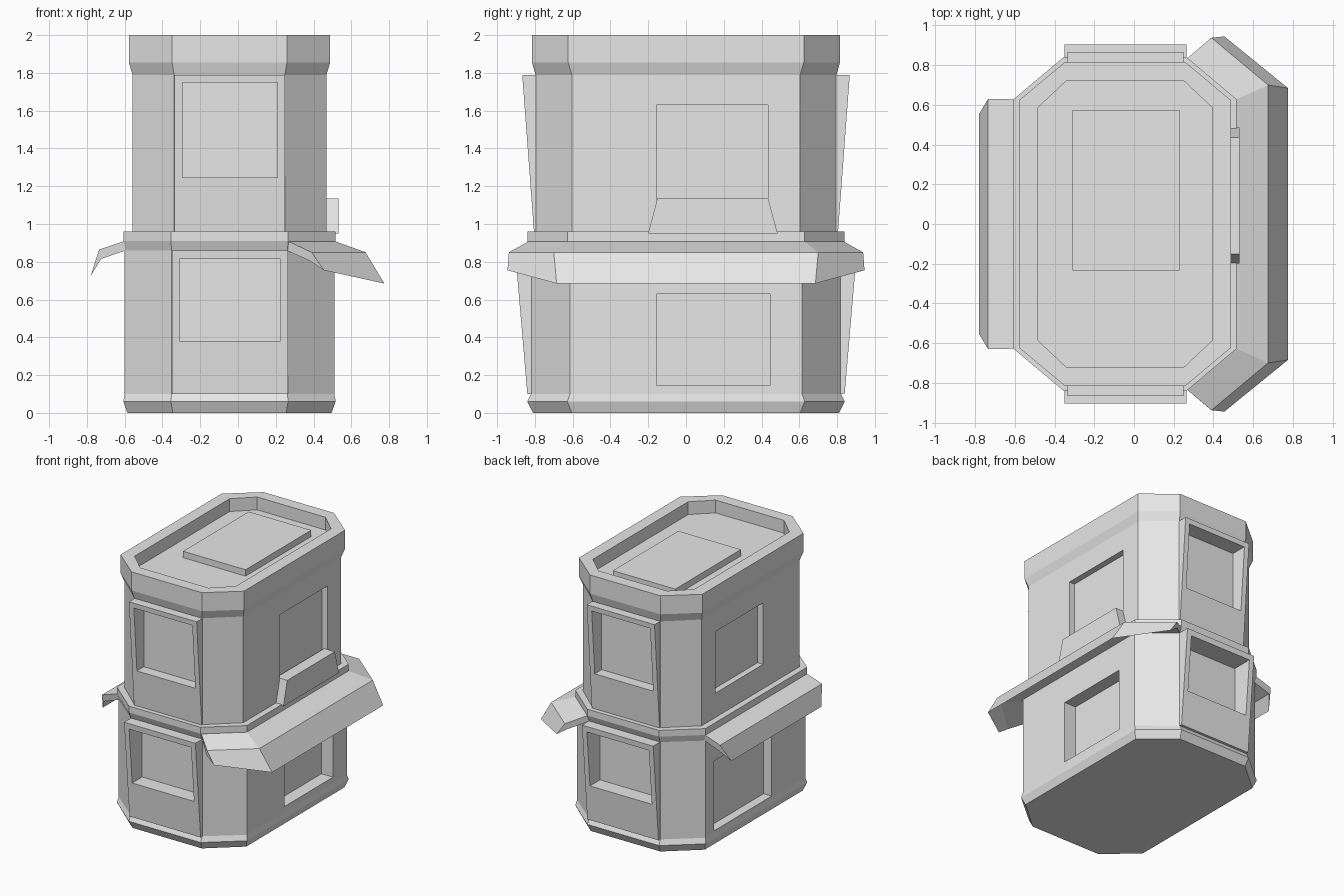
import bpy, bmesh

cube = bpy.data.objects.get("Cube")
if cube:
    bpy.data.objects.remove(cube, do_unlink=True)

GREY = (0.8, 0.8, 0.8, 1.0)
grey = bpy.data.materials.new("plain_grey")
grey.use_nodes = True
grey.diffuse_color = GREY
shader = next(n for n in grey.node_tree.nodes if n.type == "BSDF_PRINCIPLED")
shader.inputs["Base Color"].default_value = GREY

CX = -0.045  # centre line of the tower


def loft(name, rings):
    """Bridge rings of equal point count and cap both ends."""
    bm = bmesh.new()
    loops = [[bm.verts.new(p) for p in ring] for ring in rings]
    for a, b in zip(loops, loops[1:]):
        n = len(a)
        for i in range(n):
            j = (i + 1) % n
            bm.faces.new((a[i], a[j], b[j], b[i]))
    bm.faces.new(loops[0][::-1])
    bm.faces.new(loops[-1])
    bmesh.ops.recalc_face_normals(bm, faces=bm.faces)
    mesh = bpy.data.meshes.new(name)
    bm.to_mesh(mesh)
    bm.free()
    mesh.materials.append(grey)
    obj = bpy.data.objects.new(name, mesh)
    bpy.context.collection.objects.link(obj)
    return obj


def octagon(z, hx, hy, fx, fy):
    """Chamfered rectangle: half sizes hx, hy and half flats fx, fy."""
    pts = [(fx, -hy), (hx, -fy), (hx, fy), (fx, hy),
           (-fx, hy), (-hx, fy), (-hx, -fy), (-fx, -hy)]
    return [(CX + x, y, z) for x, y in pts]


def rect(z, x0, x1, y0, y1):
    return [(x0, y0, z), (x1, y0, z), (x1, y1, z), (x0, y1, z)]


def box(name, xs, ys, zs):
    return loft(name, [rect(z, *xs, *ys) for z in zs])


def carve(obj, cutters):
    """Cut recesses, then bake the result."""
    for c in cutters:
        mod = obj.modifiers.new("recess", "BOOLEAN")
        mod.operation = "DIFFERENCE"
        mod.solver = "EXACT"
        mod.object = c
    bpy.context.view_layer.update()
    graph = bpy.context.evaluated_depsgraph_get()
    baked = bpy.data.meshes.new_from_object(obj.evaluated_get(graph))
    obj.modifiers.clear()
    obj.data = baked


# Tower: plinth, lower wall, belt, upper wall, crown and sunken roof
lower = (0.555, 0.82, 0.307, 0.615)
belt = (0.562, 0.84, 0.31, 0.628)
upper = (0.513, 0.797, 0.293, 0.604)
crown = (0.533, 0.815, 0.304, 0.624)
parapet = (0.438, 0.722, 0.295, 0.587)
tower = loft("tower", [
    octagon(0, 0.54, 0.81, 0.3, 0.605), octagon(0.06, *belt),
    octagon(0.1, *lower), octagon(0.86, *lower),
    octagon(0.91, *belt), octagon(0.96, *belt),
    octagon(0.96, *upper), octagon(1.79, *upper),
    octagon(1.855, *crown), octagon(2, *crown),
    octagon(2, *parapet), octagon(1.9, *parapet)])

# Leaning window bays on the front and back of both floors
cutters = []
bays = [("lower", -0.35, 0.265, 0.1, 0.86, 0.84, 0.905, (-0.31, 0.225), (0.38, 0.815)),
        ("upper", -0.335, 0.25, 0.96, 1.79, 0.805, 0.867, (-0.295, 0.21), (1.245, 1.75))]
for floor, x0, x1, z0, z1, out0, out1, wx, wz in bays:
    for side, s in (("front", -1), ("back", 1)):
        bay = loft(f"{floor}_{side}_bay", [rect(z0, x0, x1, s * 0.76, s * out0),
                                           rect(z1, x0, x1, s * 0.76, s * out1)])
        cut = box("bay_cutter", wx, sorted((s * 0.74, s * 1.1)), wz)
        carve(bay, [cut])
        cutters.append(cut)

# Side windows
for xs, ys, zs in [((0.42, 0.9), (-0.155, 0.435), (1.1, 1.63)),
                   ((0.41, 0.9), (-0.155, 0.445), (0.145, 0.63)),
                   ((-0.9, -0.51), (-0.155, 0.435), (1.15, 1.63)),
                   ((-0.9, -0.53), (-0.2, 0.51), (0.115, 0.66))]:
    cutters.append(box("window_cutter", xs, ys, zs))
carve(tower, cutters)
for c in cutters:
    bpy.data.objects.remove(c, do_unlink=True)

# Roof hatch
box("roof_hatch", (-0.31, 0.23), (-0.235, 0.575), (1.89, 1.95))

# Sill panel under the left upper window
loft("left_sill", [rect(0.95, 0.44, 0.532, -0.2, 0.485),
                   rect(1.135, 0.44, 0.532, -0.152, 0.435)])


# Awning section: top root, ridge, tip, under knee, lower root
def left_end(s):
    return [(0.262, s * 0.83, 0.91), (0.39, s * 0.938, 0.85),
            (0.455, s * 0.945, 0.755), (0.38, s * 0.93, 0.805),
            (0.258, s * 0.815, 0.86)]


def left_corner(s):
    return [(0.51, s * 0.625, 0.91), (0.675, s * 0.7, 0.85),
            (0.775, s * 0.685, 0.685), (0.655, s * 0.69, 0.805),
            (0.5, s * 0.615, 0.86)]


loft("left_awning", [left_end(-1), left_corner(-1), left_corner(1), left_end(1)])


def right_end(s):
    return [(-0.6, s * 0.628, 0.91), (-0.735, s * 0.63, 0.865),
            (-0.78, s * 0.555, 0.725), (-0.725, s * 0.625, 0.815),
            (-0.595, s * 0.62, 0.86)]


loft("right_awning", [right_end(-1), right_end(1)])
